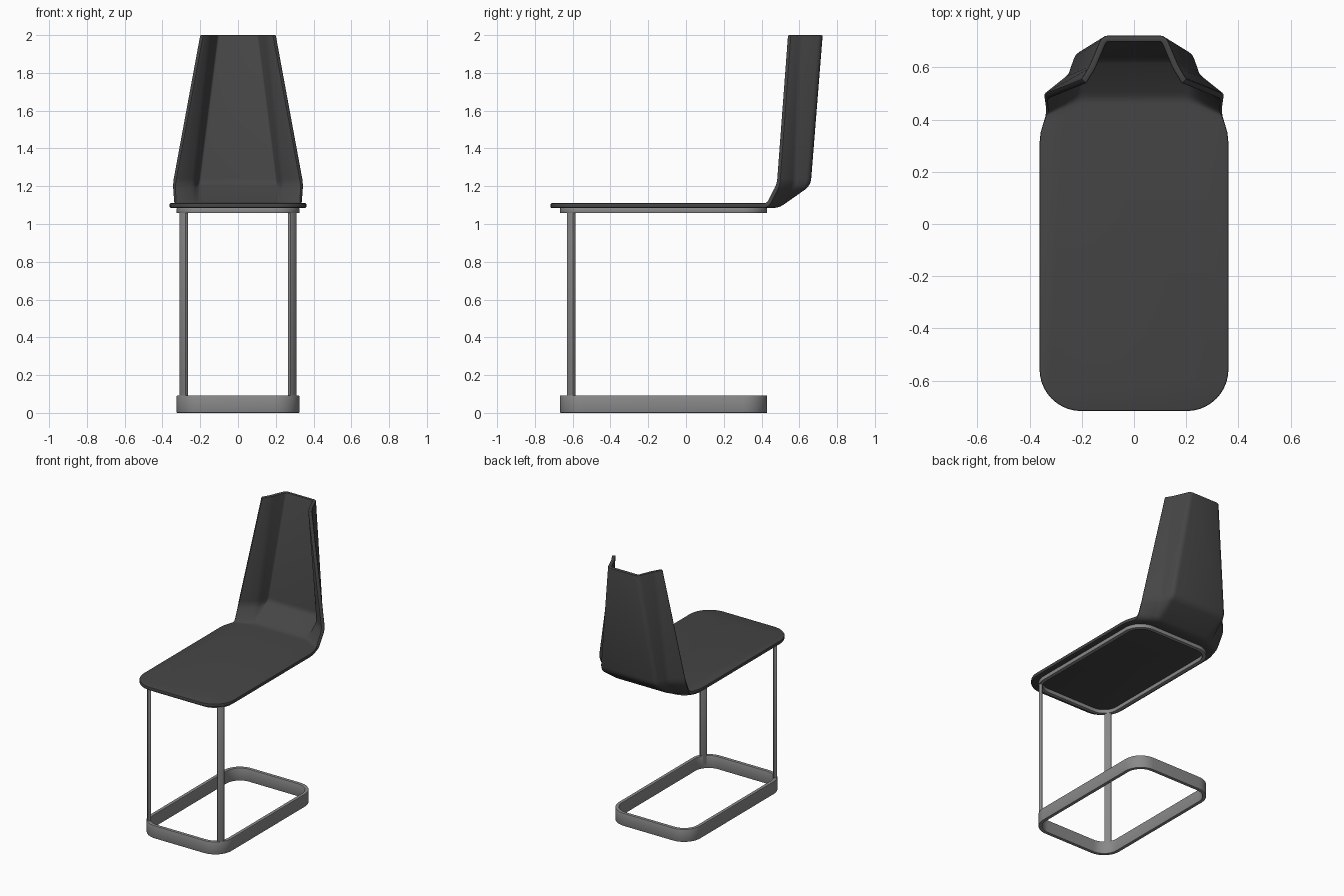
import bpy, bmesh, math
from mathutils import Vector, Matrix

if "Cube" in bpy.data.objects:
    bpy.data.objects.remove(bpy.data.objects["Cube"])


def material(name, v):
    m = bpy.data.materials.new(name)
    m.diffuse_color = (v, v, v, 1)
    m.use_nodes = True
    m.node_tree.nodes["Principled BSDF"].inputs["Base Color"].default_value = m.diffuse_color
    return m


DARK = material("dark_shell", 0.06)
METAL = material("grey_metal", 0.25)


def fillet(pts, d, n=3):
    """Round the interior corners of an open polyline."""
    out = [pts[0]]
    for a, p, b in zip(pts, pts[1:], pts[2:]):
        s = p + (a - p).normalized() * min(d, (a - p).length * 0.45)
        e = p + (b - p).normalized() * min(d, (b - p).length * 0.45)
        for i in range(n + 1):
            t = i / n
            out.append(s * (1 - t) ** 2 + p * 2 * t * (1 - t) + e * t * t)
    return out + [pts[-1]]


def rounded_rect(x, y0, y1, r, n=10):
    pts = []
    for cx, cy, a0 in ((x - r, y1 - r, 0), (r - x, y1 - r, 90),
                       (r - x, y0 + r, 180), (x - r, y0 + r, 270)):
        for i in range(n + 1):
            a = math.radians(a0 + 90 * i / n)
            pts.append((cx + r * math.cos(a), cy + r * math.sin(a)))
    return pts


def finish(name, bm, mat, bevel, thickness=0):
    bmesh.ops.recalc_face_normals(bm, faces=bm.faces)
    me = bpy.data.meshes.new(name)
    bm.to_mesh(me)
    bm.free()
    ob = bpy.data.objects.new(name, me)
    bpy.context.collection.objects.link(ob)
    me.materials.append(mat)
    if thickness:
        s = ob.modifiers.new("thickness", 'SOLIDIFY')
        s.thickness, s.offset = thickness, 0
    b = ob.modifiers.new("soft_edges", 'BEVEL')
    b.width, b.segments = bevel, 2
    b.limit_method, b.angle_limit = 'ANGLE', math.radians(50)
    bpy.ops.object.select_all(action='DESELECT')
    ob.select_set(True)
    bpy.context.view_layer.objects.active = ob
    bpy.ops.object.convert(target='MESH')
    bpy.ops.object.shade_smooth_by_angle(angle=math.radians(35))
    return ob


# Seat and folded backrest: one shell, half sections mirrored across x
SEAT_Z = 1.0975
half_rows = [
    [(0.20, 0.44, SEAT_Z), (0.255, 0.425, SEAT_Z), (0.348, 0.385, SEAT_Z)],
    [(0.20, 0.488, SEAT_Z), (0.25, 0.473, SEAT_Z), (0.333, 0.432, SEAT_Z)],
    [(0.215, 0.648, 1.21), (0.243, 0.565, 1.21), (0.34, 0.488, 1.21)],
    [(0.113, 0.711, 2.0), (0.16, 0.60, 2.0), (0.193, 0.546, 2.0)],
]
rows = []
for half in half_rows:
    right = [Vector(p) for p in half]
    left = [Vector((-p.x, p.y, p.z)) for p in reversed(right)]
    rows.append(fillet(left + right, 0.018))
columns = [fillet(list(c), 0.03) for c in zip(*rows)]

bm = bmesh.new()
grid = [[bm.verts.new(p) for p in c] for c in columns]
for c0, c1 in zip(grid, grid[1:]):
    for i in range(len(c0) - 1):
        bm.faces.new((c0[i], c1[i], c1[i + 1], c0[i + 1]))
# flat seat outline: sides and rounded front corners
front = rounded_rect(0.362, -0.717, 0.4, 0.16)[22:]
corner_l, corner_r = front[:11], front[11:]
side = [(0.358, 0.35), (0.362, 0.31)]
outline = (side + corner_r[::-1] + corner_l[::-1]
           + [(-x, y) for x, y in reversed(side)])
bm.faces.new([c[0] for c in grid]
             + [bm.verts.new((x, y, SEAT_Z)) for x, y in outline])
finish("seat_and_backrest", bm, DARK, 0.006, 0.025)


# Rounded rectangular loops: floor base and seat support
def ring(name, z0, z1, wall):
    loops = []
    bm = bmesh.new()
    for inset, z in ((0, z0), (0, z1), (wall, z1), (wall, z0)):
        pts = rounded_rect(0.325 - inset, -0.667 + inset, 0.43 - inset, 0.13 - inset)
        loops.append([bm.verts.new((x, y, z)) for x, y in pts])
    for a, b in zip(loops, loops[1:] + loops[:1]):
        for i in range(len(a)):
            j = (i + 1) % len(a)
            bm.faces.new((a[i], a[j], b[j], b[i]))
    finish(name, bm, METAL, 0.004)


ring("floor_base", 0.0, 0.092, 0.025)
ring("seat_support", 1.057, 1.0855, 0.028)

# Flat upright legs set across the front corners
for side_name, sx in (("left", -1), ("right", 1)):
    bm = bmesh.new()
    bmesh.ops.create_cube(bm, size=1)
    bm.transform(Matrix.Translation((sx * 0.2865, -0.607, 0.545))
                 @ Matrix.Rotation(sx * math.radians(48), 4, 'Z')
                 @ Matrix.Diagonal((0.046, 0.022, 1.04, 1)))
    finish(side_name + "_leg", bm, METAL, 0.004)
